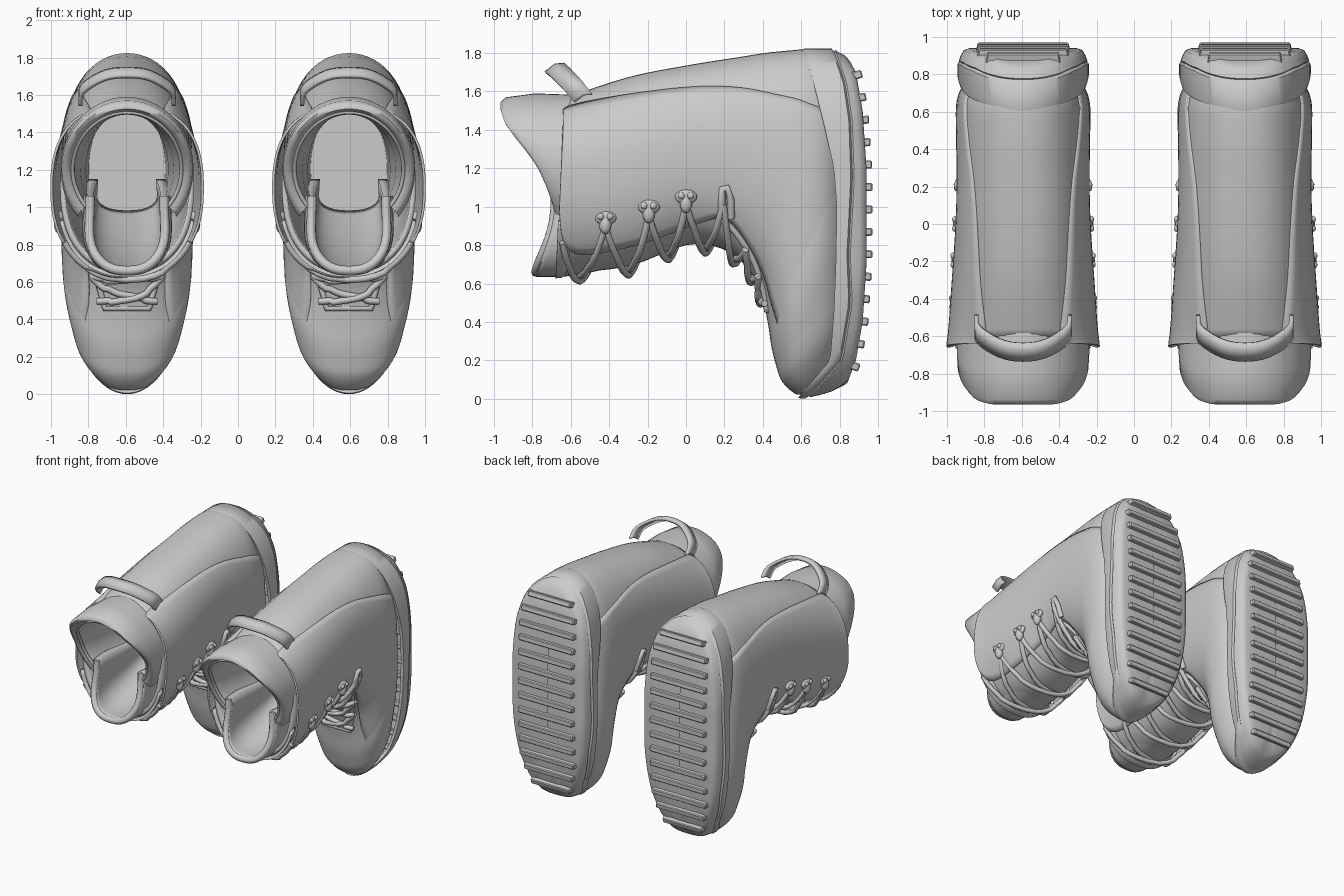
import bpy, bmesh, math
from mathutils import Vector

if "Cube" in bpy.data.objects:
    bpy.data.objects.remove(bpy.data.objects["Cube"])

N = 2.3                       # roundness of the boot cross-section
# sections: back/sole point (y,z), front point (y,z), half width
SEC = [(-.62, 1.57, -.66, .65, .358), (-.3, 1.675, -.3, .69, .345), (0, 1.735, 0, .80, .335),
       (.25, 1.775, .19, .78, .335), (.5, 1.81, .32, .68, .342), (.7, 1.8, .39, .55, .348),
       (.82, 1.6, .425, .40, .35), (.86, 1.1, .445, .27, .345), (.86, .7, .47, .17, .305),
       (.84, .4, .5, .09, .25), (.74, .12, .57, .025, .13), (.68, .06, .62, .03, .02)]


def spline(pts, s):
    """Catmull-Rom through a list of tuples, s in index units."""
    i = max(0, min(int(s), len(pts) - 2))
    t = s - i
    p = [Vector(pts[max(0, min(k, len(pts) - 1))]) for k in (i - 1, i, i + 1, i + 2)]
    return .5 * (2 * p[1] + (p[2] - p[0]) * t + (2 * p[0] - 5 * p[1] + 4 * p[2] - p[3]) * t ** 2
                 + (3 * p[1] - p[0] - 3 * p[2] + p[3]) * t ** 3)


def lerp(tab, x):
    for (a, va), (b, vb) in zip(tab, tab[1:]):
        if x <= b:
            return va + (vb - va) * max(0, (x - a) / (b - a))
    return tab[-1][1]


def surf(s, u, off=0, side=1):
    """Point on boot surface: s along boot, u = -1 front .. 1 back."""
    by, bz, fy, fz, w = spline(SEC, s)
    c, h = Vector((0, (by + fy) / 2, (bz + fz) / 2)), Vector((0, by - fy, bz - fz)) / 2
    k = max(0, 1 - abs(u) ** N) ** (1 / N)
    return c + h * u + h.normalized() * off * u + Vector((side * k * (w + off), 0, 0))


def pair(name, data, mods=()):
    for tag, x in (("left", -.593), ("right", .593)):
        ob = bpy.data.objects.new(f"{name}_{tag}", data)
        ob.location.x = x
        bpy.context.collection.objects.link(ob)
        for kind, props in mods:
            m = ob.modifiers.new(kind.title(), kind)
            for k, v in props.items():
                setattr(m, k, v)


def loft(name, strips, closed=False, caps=(), thick=0, angle=40, offset=-1):
    """Skin each strip of rows of points into one mesh."""
    bm = bmesh.new()
    for rows in strips:
        vs = [[bm.verts.new(p) for p in r] for r in rows]
        n = len(vs[0])
        for a, b in zip(vs, vs[1:]):
            for j in range(n if closed else n - 1):
                k = (j + 1) % n
                bm.faces.new((a[j], a[k], b[k], b[j]))
        for c in caps:
            bm.faces.new(vs[c])
    bmesh.ops.remove_doubles(bm, verts=bm.verts, dist=.0005)
    bmesh.ops.recalc_face_normals(bm, faces=bm.faces)
    me = bpy.data.meshes.new(name)
    bm.to_mesh(me)
    bm.free()
    me.shade_smooth()
    me.set_sharp_from_angle(angle=math.radians(angle))
    pair(name, me, [("SOLIDIFY", dict(thickness=thick, offset=offset))] if thick else ())


def tube(name, paths, r):
    cu = bpy.data.curves.new(name, "CURVE")
    cu.dimensions, cu.bevel_depth, cu.bevel_resolution, cu.use_fill_caps = "3D", r, 2, True
    for pts in paths:
        sp = cu.splines.new("POLY")
        sp.points.add(len(pts) - 1)
        for q, p in zip(sp.points, pts):
            q.co = (*p, 1)
        sp.use_smooth = True
    pair(name, cu)


# upper: shaft, heel and toe in one skin
def ring(s, n=56):
    out = []
    for j in range(n):
        a = 2 * math.pi * j / n
        u = math.copysign(abs(math.cos(a)) ** (2 / N), math.cos(a))
        out.append(surf(s, u, 0, 1 if math.sin(a) >= 0 else -1))
    return out
loft("upper", [[ring(i / 4) for i in range(45)]], True, (-1,), .03)

# side panels flaring out toward the opening (s, lower u, upper u, offset)
PANEL = [(-.12, -.22, .86, .045), (.05, -.55, .88, .044), (.35, -.74, .87, .038), (1, -.75, .81, .03),
         (2, -.77, .75, .02), (3, -.66, .69, .014), (4, -.8, .6, .009), (5, -.86, .58, .005),
         (6, -.86, .72, .001), (7, -.8, .7, -.014)]
strips = []
for side in (-1, 1):
    rows = []
    for i in range(37):
        s, lo, hi, off = spline(PANEL, i / 4)
        rows.append([surf(s, lo + (hi - lo) * j / 20, off + (.001 - max(off, .001)) * (j / 20) ** 5, side)
                     for j in range(21)])
    strips.append(rows)
loft("side_panel", strips, thick=.014, offset=0)

# padded collar with slanted rim, lining and insole
RIM = [(.85, -.66), (1.0, -.69), (1.1, -.725), (1.2, -.77), (1.28, -.825), (1.36, -.89), (1.43, -.94), (1.5, -.965), (1.6, -.968)]
def collar_ring(hw, hz, mix, ybase, cz=1.205):
    pts = []
    for j in range(41):
        a = math.radians(-42 + 264 * j / 40)
        z = cz + hz * math.sin(a)
        pts.append((hw * math.cos(a), ybase * (1 - mix) + lerp(RIM, z) * mix, z))
    return pts
loft("collar", [[collar_ring(.35, .375, 0, -.5), collar_ring(.355, .385, .5, -.6), collar_ring(.35, .365, .92, -.6),
                 collar_ring(.335, .34, 1, -.6), collar_ring(.315, .32, 1.0, -.6),
                 collar_ring(.295, .305, .9, -.6), collar_ring(.28, .295, .5, -.55), collar_ring(.25, .29, 0, -.3),
                 collar_ring(.22, .30, 0, .2), collar_ring(.205, .34, 0, .62)]], caps=(-1,), angle=60)

# collar seam roll, following the edge of the lining
tube("collar_seam", [[Vector(p) for p in collar_ring(.292, .303, .88, -.6)]], .012)

# tongue: U-shaped shell (y, half width, bottom z, top z)
TONGUE = [(-.78, .235, .66, 1.06), (-.6, .25, .665, 1.06), (-.3, .245, .73, 1.05), (0, .235, .83, 1.1), (.3, .215, .96, 1.15)]
rows = []
for i in range(17):
    y, w, lo, hi = spline(TONGUE, i / 4)
    r = []
    for j in range(25):
        a = math.pi * j / 24
        c = math.cos(a)
        r.append((w * math.copysign(abs(c) ** .8, c) * (1 - .16 * abs(c) ** 8), y + .1 * abs(c) ** 3 * (1 - i / 16),
                  hi - (hi - lo) * math.sin(a) ** .8))
    rows.append(r)
loft("tongue", [rows], thick=.05, offset=0)
tube("tongue_edge", [[Vector(p) for p in rows[0]]], .026)
# cuff band across the front of the shaft mouth
rows = [[surf(s, -1 + .62 * t * t, o, 1 if t > 0 else -1) for t in [k / 12 for k in range(-12, 13)]]
        for s, o in ((-.2, .0), (-.16, .02), (.05, .022), (.2, .0))]
loft("front_cuff", [rows], thick=.03)

# sole: rand, sidewall and bottom
LINE1 = [(0, .58), (.05, .62), (.2, .75), (.45, .77), (.7, .78), (1.0, .785), (1.2, .77), (1.42, .72), (1.7, .65), (1.82, .60)]
LINE2 = [(0, .63), (.05, .68), (.2, .81), (.5, .86), (.75, .85), (1.15, .87), (1.45, .86), (1.65, .83), (1.82, .77)]
BOT = [(0, .70), (.08, .84), (.2, .885), (.4, .92), (.7, .94), (1.2, .94), (1.5, .92), (1.7, .885), (1.82, .82)]
def half_width(c):
    """Sole outline half width, c = -1 toe .. 1 heel."""
    return math.sqrt(max(0, 1 - abs(c) ** (2.5 if c < 0 else 4)))
def sole_ring(line, inset, push=0, n=88):
    pts = []
    for j in range(n):
        t = 2 * math.pi * j / n
        c = -math.cos(t)
        z = .912 + (.912 - inset) * c
        pts.append((math.copysign((.352 - inset) * half_width(c), math.sin(t)), lerp(line, z) + push, z))
    return pts
loft("sole_rand", [[sole_ring(LINE1, .03), sole_ring(LINE1, .006), sole_ring(LINE1, 0, .02),
                    sole_ring(LINE2, .0, -.012), sole_ring(LINE2, .02)]], True, angle=50)
loft("outsole", [[sole_ring(LINE2, .03, -.02), sole_ring(LINE2, .008, .006), sole_ring(BOT, .02, -.035),
                  sole_ring(BOT, .036, -.01), sole_ring(BOT, .065), sole_ring(BOT, .18), sole_ring(BOT, .345)]],
     True, (-1,), angle=50)

# tread bars
bm = bmesh.new()
for i in range(14):
    z = .17 + i * 1.515 / 13
    w = min(.255, .29 * half_width((z - .912) / .912))
    y = lerp(BOT, z)
    tilt = math.atan2(lerp(BOT, z + .05) - lerp(BOT, z - .05), .1)
    for v in bmesh.ops.create_cube(bm, size=1)["verts"]:
        a, b = v.co.y * .06, v.co.z * .042
        v.co = (v.co.x * 2 * (w - (.012 if v.co.y > 0 else 0)), y + a * math.cos(tilt) + b * math.sin(tilt),
                z + b * math.cos(tilt) - a * math.sin(tilt))
me = bpy.data.meshes.new("tread_bars")
bm.to_mesh(me)
bm.free()
pair("tread_bars", me, [("BEVEL", dict(width=.006, segments=1))])

# laces: crossing strands over the front, between hooks and eyelets (s, u)
HOOK = [(.68, -.5), (1.33, -.5), (2, -.52), (2.95, -.5), (3.8, -.82), (4.6, -.9), (5.4, -.94)]
strands = []
for side in (-1, 1):
    for (s0, u0), (s1, u1) in zip([(.05, -.6)] + HOOK, HOOK):
        pts = []
        for k in range(17):
            t = k / 16
            c = 1 - 2 * t
            u = -1 + (1 + (u0 if c > 0 else u1)) * abs(c) ** 1.6
            pts.append(surf(s0 + (s1 - s0) * t, u, .035 + (.012 * side if .3 < t < .7 else 0), side if c > 0 else -side))
        strands.append(pts)
tube("laces", strands, .018)
# eyestay border ending in a bar above the toe
edge = [(3, -.7), (3.8, -.83), (4.6, -.91), (5.3, -.95), (5.7, -.965)]
left = [surf(*spline(edge, k / 4), .008, -1) for k in range(17)]
right = [Vector((-p.x, p.y, p.z)) for p in reversed(left)]
tube("eyestay", [left + right], .016)

# lace hooks: plate with two rivets, plus a tall loop at the ankle
bm = bmesh.new()
def ball(c, size):
    for v in bmesh.ops.create_uvsphere(bm, u_segments=14, v_segments=8, radius=1)["verts"]:
        v.co = Vector(c) + Vector(v.co[k] * size[k] for k in range(3))
for side in (-1, 1):
    for s, u in HOOK[:3]:
        p = surf(s, u + .09, .035, side)
        ball(p, (.025, .058, .038))
        ball(p - Vector((0, 0, .035)), (.03, .032, .05))
        for d in (-.024, .024):
            ball(p + Vector((side * .018, d, .006)), (.016, .018, .018))
for f in bm.faces:
    f.smooth = True
me = bpy.data.meshes.new("lace_hooks")
bm.to_mesh(me)
bm.free()
pair("lace_hooks", me)
tube("ankle_loops", [[surf(s, u, .03, side) for s, u in ((2.95, -.68), (2.9, -.5), (2.9, -.36), (3.02, -.34), (3.15, -.45), (3.2, -.62))]
                     for side in (-1, 1)], .02)

# pull strap at the back of the collar (x, y, z)
STRAP = [(-.25, -.53, 1.57), (-.235, -.59, 1.64), (-.12, -.66, 1.71), (0, -.68, 1.725),
         (.12, -.66, 1.71), (.235, -.59, 1.64), (.25, -.53, 1.57)]
path = [spline(STRAP, i / 4) for i in range(25)]
loft("pull_strap", [[[p + Vector((0, -.05, -.028)), p + Vector((0, 0, .01)), p + Vector((0, .045, .014))] for p in path]],
     thick=.022, offset=0)
